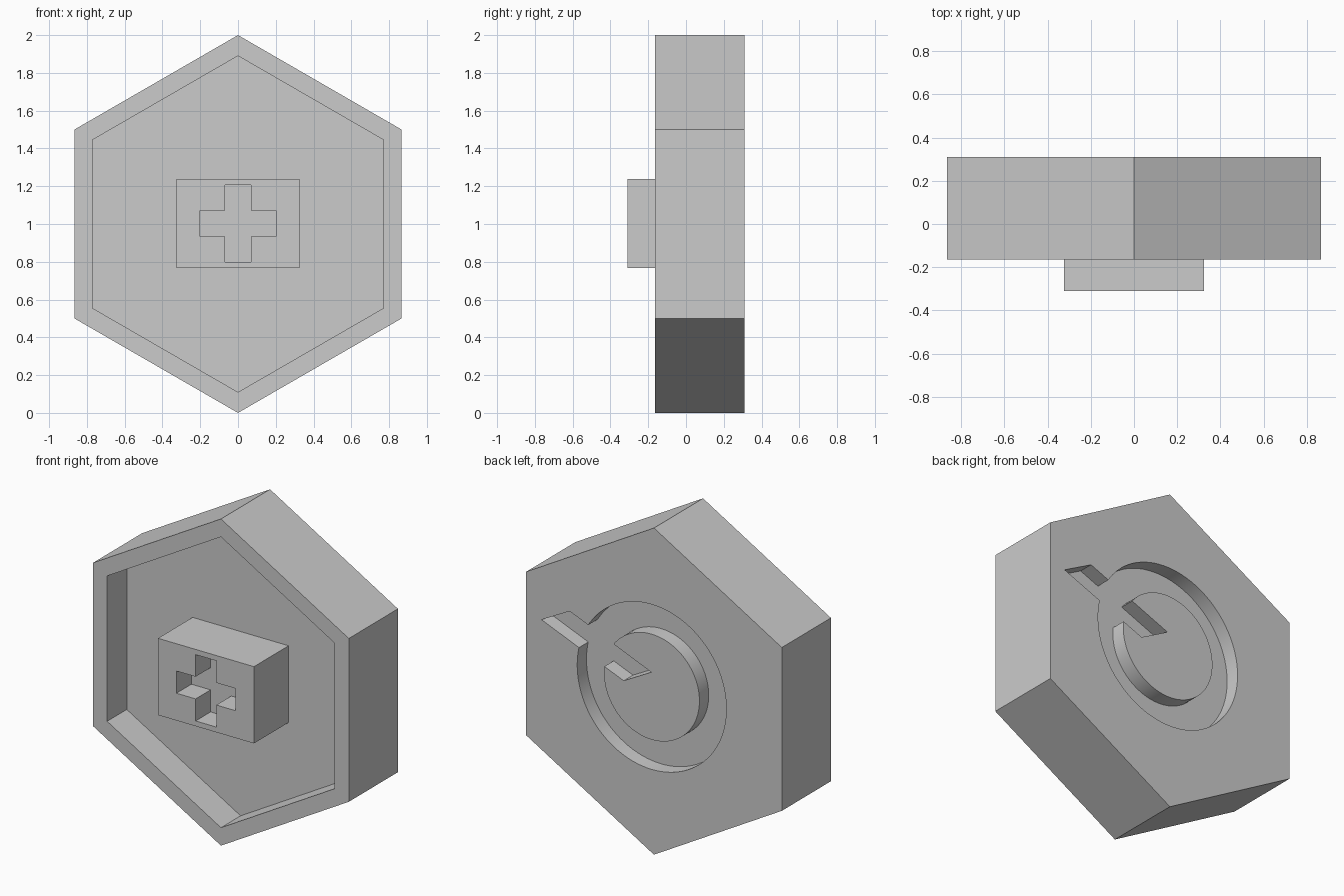
import bpy, bmesh, math

if "Cube" in bpy.data.objects:
    bpy.data.objects.remove(bpy.data.objects["Cube"], do_unlink=True)

gray = bpy.data.materials.new("plain gray")
gray.use_nodes = True
gray.diffuse_color = (0.6, 0.6, 0.6, 1)
gray.node_tree.nodes["Principled BSDF"].inputs["Base Color"].default_value = (0.6, 0.6, 0.6, 1)


def prism(name, outline, y0, y1):
    """Extrude an (x, z) outline along y."""
    bm = bmesh.new()
    face = bm.faces.new([bm.verts.new((x, y0, z)) for x, z in outline])
    ext = bmesh.ops.extrude_face_region(bm, geom=[face])["geom"]
    moved = [v for v in ext if isinstance(v, bmesh.types.BMVert)]
    bmesh.ops.translate(bm, vec=(0, y1 - y0, 0), verts=moved)
    bmesh.ops.recalc_face_normals(bm, faces=bm.faces)
    mesh = bpy.data.meshes.new(name)
    bm.to_mesh(mesh)
    bm.free()
    mesh.materials.append(gray)
    obj = bpy.data.objects.new(name, mesh)
    bpy.context.collection.objects.link(obj)
    return obj


def ngon(radius, sides, x=0, z=1):
    turn = 2 * math.pi / sides
    return [(x + radius * math.sin(i * turn), z + radius * math.cos(i * turn))
            for i in range(sides)]


def rect(hx, hz, z):
    return [(-hx, z - hz), (hx, z - hz), (hx, z + hz), (-hx, z + hz)]


def cut(obj, cutter):
    """Subtract the cutter, apply, and discard the cutter."""
    cutter.hide_render = True
    bpy.context.view_layer.objects.active = obj
    mod = obj.modifiers.new("cut", "BOOLEAN")
    mod.operation = "DIFFERENCE"
    mod.solver = "EXACT"
    mod.object = cutter
    bpy.ops.object.modifier_apply(modifier=mod.name)
    bpy.data.objects.remove(cutter, do_unlink=True)


FRONT, BACK, FLOOR, GROOVE = -0.165, 0.31, 0.025, 0.22
MID = 1.003

# Hexagonal body with a recessed front
body = prism("hexagon_body", ngon(1, 6), FRONT, BACK)
cut(body, prism("front_recess", ngon(0.89, 6), FRONT - 0.2, FLOOR))

# Ring groove in the back
ring = prism("ring_cutter", ngon(0.505, 96, 0.015, 1.023), GROOVE, BACK + 0.1)
cut(ring, prism("ring_core", ngon(0.323, 96, 0.015, 1.023), GROOVE - 0.1, BACK + 0.2))
cut(body, ring)

# Slanted slot crossing the ring
slot = [(0.762, 1.235), (0.571, 1.338), (0.018, 1.112), (0.205, 1.01)]
cut(body, prism("slot_cutter", slot, GROOVE, BACK + 0.15))

# Raised block with a cross-shaped socket
block = prism("front_block", rect(0.325, 0.235, MID), -0.31, FLOOR + 0.02)
for hx, hz in ((0.2, 0.068), (0.07, 0.203)):
    cut(block, prism("socket_cutter", rect(hx, hz, MID), -0.4, FRONT))

# Smooth the round walls, keep corners sharp
for obj in (body, block):
    bpy.ops.object.select_all(action="DESELECT")
    obj.select_set(True)
    bpy.context.view_layer.objects.active = obj
    bpy.ops.object.shade_smooth_by_angle(angle=math.radians(30))
